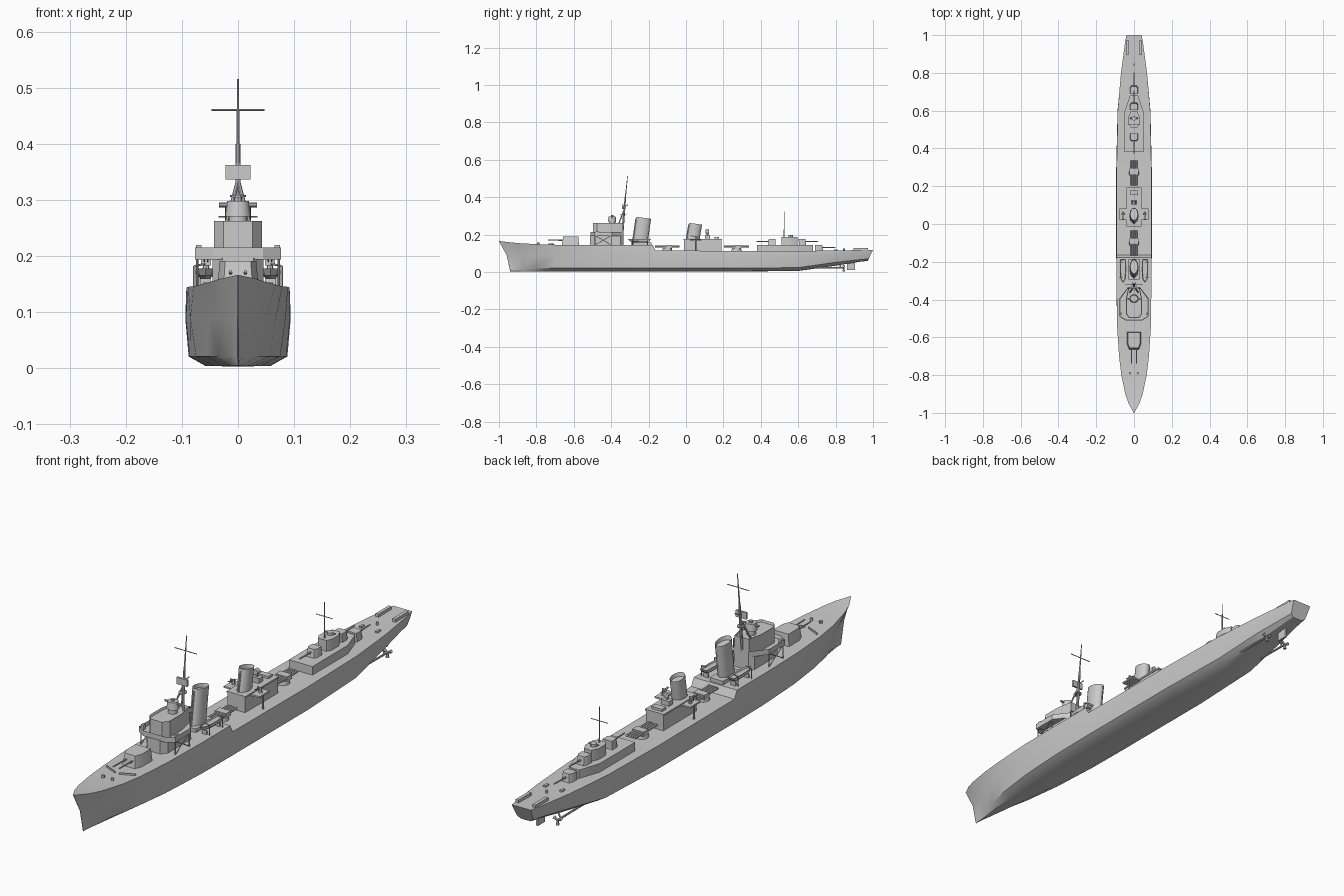
import bpy, bmesh, math
from mathutils import Vector


def finish(name, bm, angle=30):
    bmesh.ops.remove_doubles(bm, verts=bm.verts, dist=1e-5)
    bmesh.ops.recalc_face_normals(bm, faces=bm.faces)
    me = bpy.data.meshes.new(name)
    bm.to_mesh(me)
    bm.free()
    ob = bpy.data.objects.new(name, me)
    bpy.context.collection.objects.link(ob)
    bpy.ops.object.select_all(action='DESELECT')
    ob.select_set(True)
    bpy.context.view_layer.objects.active = ob
    bpy.ops.object.shade_smooth_by_angle(angle=math.radians(angle))
    return ob


def loft(name, rings, hollow=0, depth=0):
    bm = bmesh.new()
    vs = [[bm.verts.new(p) for p in r] for r in rings]
    n = len(vs[0])
    for a, b in zip(vs, vs[1:]):
        for i in range(n):
            bm.faces.new((a[i], a[(i + 1) % n], b[(i + 1) % n], b[i]))
    bm.faces.new(vs[0])
    top = bm.faces.new(vs[-1])
    bm.normal_update()
    if hollow:
        bmesh.ops.recalc_face_normals(bm, faces=bm.faces)
        bmesh.ops.inset_region(bm, faces=[top], thickness=hollow)
        bmesh.ops.translate(bm, verts=top.verts, vec=(0, 0, -depth))
    return finish(name, bm)


def prism(name, outline, z0, z1, shift=0, scale=1, slope=0, cx=0, **kw):
    # vertical solid from a full outline, with optional lean and taper
    yc = sum(p[1] for p in outline) / len(outline)
    low = [(x, y, z0) for x, y in outline]
    high = [(cx + (x - cx) * scale, yc + (y - yc) * scale + shift, z1 - slope * (y - yc)) for x, y in outline]
    return loft(name, [low, high], **kw)


def sym(half):
    return half + [(-x, y) for x, y in reversed(half) if x > 1e-6]


def oval(cx, cy, rx, ry, n=16):
    return [(cx + rx * math.cos(i * math.tau / n), cy + ry * math.sin(i * math.tau / n)) for i in range(n)]


def box(name, x, y, z, w, d, h, **kw):
    # x, y centre the box; z is its bottom
    return prism(name, [(x - w / 2, y - d / 2), (x + w / 2, y - d / 2), (x + w / 2, y + d / 2), (x - w / 2, y + d / 2)],
                 z, z + h, cx=x, **kw)


def rod(name, a, b, r, r2=None, n=8):
    a, b = Vector(a), Vector(b)
    q = (b - a).to_track_quat('Z', 'Y')
    c = [Vector((math.cos(i * math.tau / n), math.sin(i * math.tau / n), 0)) for i in range(n)]
    return loft(name, [[a + q @ (v * r) for v in c], [b + q @ (v * (r2 or r)) for v in c]])


# Hull: y, then half widths at deck, side, bilge, bottom, then deck z and keel z
stations = [
    (-1.0, .001, .0006, .0006, .0005, .166, .004), (-.95, .029, .012, .006, .003, .160, .004),
    (-.9, .046, .026, .015, .007, .155, .003), (-.8, .067, .050, .036, .016, .149, .003),
    (-.7, .079, .068, .056, .028, .146, .003), (-.55, .089, .085, .075, .042, .145, .003),
    (-.35, .092, .093, .086, .055, .144, .003), (-.178, .092, .094, .088, .058, .144, .003),
    (-.163, .092, .094, .088, .058, .115, .003), (.3, .092, .094, .088, .058, .113, .003),
    (.6, .086, .087, .078, .050, .113, .006), (.8, .069, .068, .058, .036, .115, .034),
    (.95, .049, .047, .039, .025, .118, .055), (1.0, .040, .038, .034, .022, .119, .060)]
rings = []
for y, wd, ws, wb, wk, zd, zk in stations:
    bow = max(0, (-.8 - y) / .2)
    stern = max(0, (y - .8) / .2)
    half = [(0, zk), (wk, zk + .001), (wb, zk + .018 - .008 * stern), (ws, max(.095, zk + .02)), (wd, zd)]
    if stern == 0:
        half[3] = (ws, .09)
    ring = []
    for x, z in half:
        low = (zd - z) / (zd - zk)
        ring.append((x, y + .06 * bow * low ** .5 - .028 * stern * low, z))
    rings.append(ring + [(-x, yy, z) for x, yy, z in reversed(ring[1:])])
loft("hull", rings)

# Twin shafts, propellers and rudder
for s in (-1, 1):
    x = s * .045
    rod("propeller_shaft", (x, .6, .025), (x, .845, .022), .004)
    rod("shaft_strut", (x, .825, .022), (x * .7, .825, .05), .003)
    for k in range(3):
        a = k * math.tau / 3 + .5
        rod("propeller_blade", (x, .843, .022), (x + .018 * math.cos(a), .843, .022 + .018 * math.sin(a)), .003, .007, 6)
box("rudder", 0, .882, .012, .008, .042, .048)

# Foredeck fittings
for s in (-1, 1):
    rod("capstan", (s * .02, -.79, .143), (s * .02, -.79, .158), .006, n=12)
    loft("breakwater", [[(s * .008, -.735, .14), (s * .008, -.731, .14), (s * .008, -.731, .153), (s * .008, -.735, .153)],
                        [(s * .062, -.71, .14), (s * .062, -.706, .14), (s * .062, -.706, .153), (s * .062, -.71, .153)]])


def gun(name, y, z, w, d, h, face, reach, twin):
    # gunhouse with tapered front; face is -1 forward, 1 aft
    f, b = y + face * d / 2, y - face * d / 2
    g = w / 2
    out = sym([(g * .7, f), (g, f - face * d * .3), (g, b)])
    prism(name + "_house", out, z, z + h, scale=.88, shift=-face * .003)
    for x in ((-twin, twin) if twin else (0,)):
        rod(name + "_barrel", (x, f - face * .01, z + h * .55), (x, f + face * reach, z + h * .6), .0035, .0025)


gun("fore_gun", -.618, .144, .074, .092, .047, -1, .075, .013)

# Bridge block, wing deck, wheelhouse
prism("bridge_base", sym([(.028, -.512), (.045, -.49), (.045, -.35), (.03, -.335)]), .14, .196)
prism("bridge_wings", sym([(.045, -.51), (.077, -.49), (.077, -.395), (.032, -.335)]), .194, .215, hollow=.003, depth=.015)
prism("wheelhouse", sym([(.026, -.498), (.043, -.475), (.043, -.40), (.03, -.338)]), .196, .262, hollow=.003, depth=.009)
for s in (-1, 1):
    for y in (-.485, -.4):
        rod("wing_post", (s * .073, y, .14), (s * .073, y, .198), .0022, n=6)
    rod("wing_brace", (s * .073, -.485, .145), (s * .073, -.4, .195), .0018, n=6)
    rod("wing_brace", (s * .073, -.4, .145), (s * .073, -.485, .195), .0018, n=6)
    box("signal_lamp", s * .07, -.475, .2, .01, .014, .02)

# Gun director
rod("director_base", (0, -.395, .25), (0, -.395, .272), .017, n=16)
prism("director", oval(0, -.395, .023, .022), .270, .298, scale=.85)
rod("rangefinder", (-.034, -.395, .291), (.034, -.395, .291), .0042)
rod("director_top", (0, -.395, .296), (0, -.395, .305), .007)

# Main mast with tripod legs, radar and yard
rod("mast_lower", (0, -.342, .19), (0, -.324, .40), .0065, .004)
rod("mast_upper", (0, -.324, .40), (0, -.312, .515), .003, .0015)
for s in (-1, 1):
    rod("mast_leg", (s * .024, -.365, .245), (0, -.33, .335), .0035)
    rod("aerial_arm", (0, -.328, .35), (s * .010, -.31, .36), .002)
rod("mast_yard", (-.047, -.318, .46), (.047, -.318, .46), .0016)
prism("mast_platform", oval(0, -.335, .014, .018, 10), .305, .309)
box("radar_panel", 0, -.338, .336, .045, .008, .026)

# Funnels, leaning aft with hollow tops
for n, y, ry, z0, z1, lean in (("fore", -.246, .039, .14, .290, .02), ("aft", .036, .034, .16, .258, .016)):
    prism(n + "_funnel", oval(0, y, .023, ry, 20), z0, z1, shift=lean, slope=.14, hollow=.003, depth=.015)
    rod(n + "_steam_pipe", (0, y - ry - .003, z0), (0, y - ry - .003 + lean, z1 - .005), .003)
prism("funnel_base", sym([(.028, -.295), (.028, -.185)]), .14, .158)

# Boats on davits beside the fore funnel
for s in (-1, 1):
    x = s * .058
    ring = lambda k, z: [(x + px * k, -.245 + py * k, z) for px, py in
                         ((0, -.066), (.013, -.045), (.016, 0), (.014, .058), (-.014, .058), (-.016, 0), (-.013, -.045))]
    loft("boat", [ring(.45, .158), ring(.85, .165), ring(1, .178)], hollow=.003, depth=.006)
    for y in (-.285, -.205):
        rod("davit", (s * .078, y, .12), (s * .078, y, .182), .0022, n=6)
        rod("davit_arm", (s * .078, y, .182), (x, y, .186), .0022, n=6)
        box("boat_chock", x, y, .14, .02, .006, .02)

# Torpedo tube mounts
for y in (-.1, .27):
    rod("torpedo_turntable", (0, y, .11), (0, y, .128), .027, .024, n=16)
    for i in range(4):
        x = -.0165 + i * .011
        rod("torpedo_tube", (x, y - .066, .136), (x, y + .066, .136), .0052)
    box("torpedo_saddle", 0, y + .008, .126, .048, .03, .018)

# Midships deckhouse with side gun platforms
box("mid_deckhouse", 0, .09, .11, .074, .2, .063)
box("mid_house_roof", 0, .09, .172, .08, .205, .006)


def light_gun(x, y, z):
    rod("light_gun_pedestal", (x, y, z), (x, y, z + .014), .007, .004)
    box("light_gun_shield", x, y - .006, z + .009, .018, .004, .013)
    for dx in (-.003, .003):
        rod("light_gun_barrel", (x + dx, y + .012, z + .014), (x + dx, y - .03, z + .02), .0016, n=6)


for s in (-1, 1):
    box("side_gun_platform", s * .055, .052, .168, .042, .06, .006)
    rod("platform_post", (s * .07, .052, .11), (s * .07, .052, .17), .003)
    light_gun(s * .057, .055, .174)
box("searchlight_tower", 0, .115, .175, .034, .026, .022)
rod("searchlight_post", (0, .115, .195), (0, .115, .212), .005)
rod("searchlight", (0, .104, .216), (0, .122, .216), .011, n=12)
box("roof_locker", 0, .165, .177, .044, .024, .010)

# After deckhouse, guns and control tower
prism("after_deckhouse", sym([(.05, .38), (.05, .595), (.022, .68)]), .108, .146)
gun("after_gun_one", .458, .145, .044, .04, .033, -1, .065, 0)
gun("after_gun_two", .623, .145, .044, .04, .033, 1, .065, 0)
gun("after_gun_three", .712, .113, .044, .042, .033, 1, .068, 0)
prism("after_control_tower", sym([(.018, .51), (.028, .53), (.028, .57), (.016, .597)]), .145, .188)
rod("after_director", (0, .56, .186), (0, .56, .198), .012, n=12)
rod("after_rangefinder", (-.02, .56, .195), (.02, .56, .195), .003)
rod("after_mast", (0, .525, .18), (0, .525, .325), .0028, .0015)
rod("after_yard", (-.035, .525, .27), (.035, .525, .27), .0015)

# Stern fittings
rod("stern_capstan", (0, .845, .113), (0, .845, .126), .005, n=12)
for s in (-1, 1):
    box("depth_charge_rack", s * .036, .935, .115, .013, .078, .014)
    box("smoke_locker", s * .035, .80, .113, .01, .02, .008)
